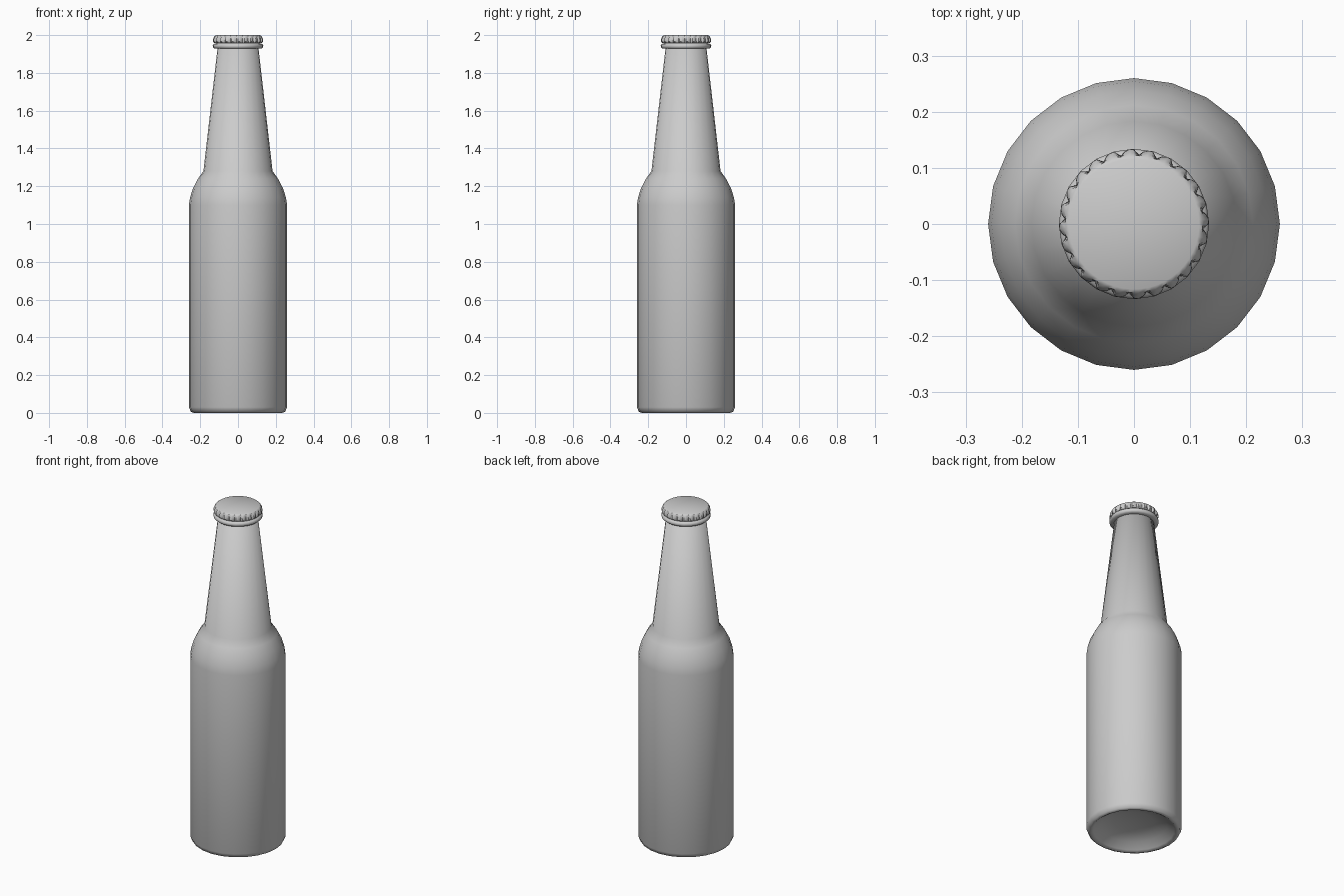
import bpy
import bmesh
from math import cos, sin, tau, radians

cube = bpy.data.objects.get("Cube")
if cube:
    bpy.data.objects.remove(cube, do_unlink=True)

grey = bpy.data.materials.new("plain_grey")
grey.use_nodes = True
colour = (0.6, 0.6, 0.6, 1)
grey.diffuse_color = colour
grey.node_tree.nodes["Principled BSDF"].inputs["Base Color"].default_value = colour


def lathe(name, profile, sides, flute=None, sharp=180):
    """Revolve (radius, z, flute depth) points; a zero radius closes the end."""
    bm = bmesh.new()
    rings = []
    for r, z, depth in profile:
        if r == 0:
            rings.append([bm.verts.new((0, 0, z))] * sides)
            continue
        ring = []
        for i in range(sides):
            rad = r - depth * (flute[i % len(flute)] if flute else 0)
            a = tau * i / sides
            ring.append(bm.verts.new((rad * cos(a), rad * sin(a), z)))
        rings.append(ring)
    for low, high in zip(rings, rings[1:]):
        for i in range(sides):
            j = (i + 1) % sides
            corners = dict.fromkeys((low[i], low[j], high[j], high[i]))
            bm.faces.new(list(corners))
    bmesh.ops.recalc_face_normals(bm, faces=bm.faces)
    mesh = bpy.data.meshes.new(name)
    bm.to_mesh(mesh)
    bm.free()
    mesh.materials.append(grey)
    obj = bpy.data.objects.new(name, mesh)
    bpy.context.collection.objects.link(obj)
    bpy.ops.object.select_all(action="DESELECT")
    obj.select_set(True)
    bpy.context.view_layer.objects.active = obj
    bpy.ops.object.shade_smooth_by_angle(angle=radians(sharp))
    return obj


def plain(points):
    return [(r, z, 0) for r, z in points]


# Bottle: hollowed base, straight body, round shoulder, tapering neck
lathe("bottle", plain([
    (0, 0.07), (0.11, 0.06), (0.18, 0.04), (0.22, 0.01), (0.235, 0),
    (0.25, 0.007), (0.26, 0.03), (0.26, 1.10), (0.254, 1.14),
    (0.238, 1.19), (0.212, 1.24), (0.183, 1.28), (0.108, 1.935),
    (0, 1.94)]), 24)

# Rounded lip under the cap
lathe("lip", plain([
    (0.105, 1.928), (0.125, 1.928), (0.133, 1.935), (0.134, 1.944),
    (0.130, 1.953), (0.115, 1.957)]), 24)

# Crimped cap with a flat top and fluted skirt
lathe("cap", [
    (0, 1.962, 0), (0.110, 1.960, 0), (0.124, 1.958, 0),
    (0.133, 1.966, 0.010), (0.133, 1.978, 0.012), (0.127, 1.990, 0.006),
    (0.122, 1.996, 0), (0.116, 2.0, 0), (0, 2.0, 0)],
    24 * 4, flute=(0, 0, 0.3, 1), sharp=35)
